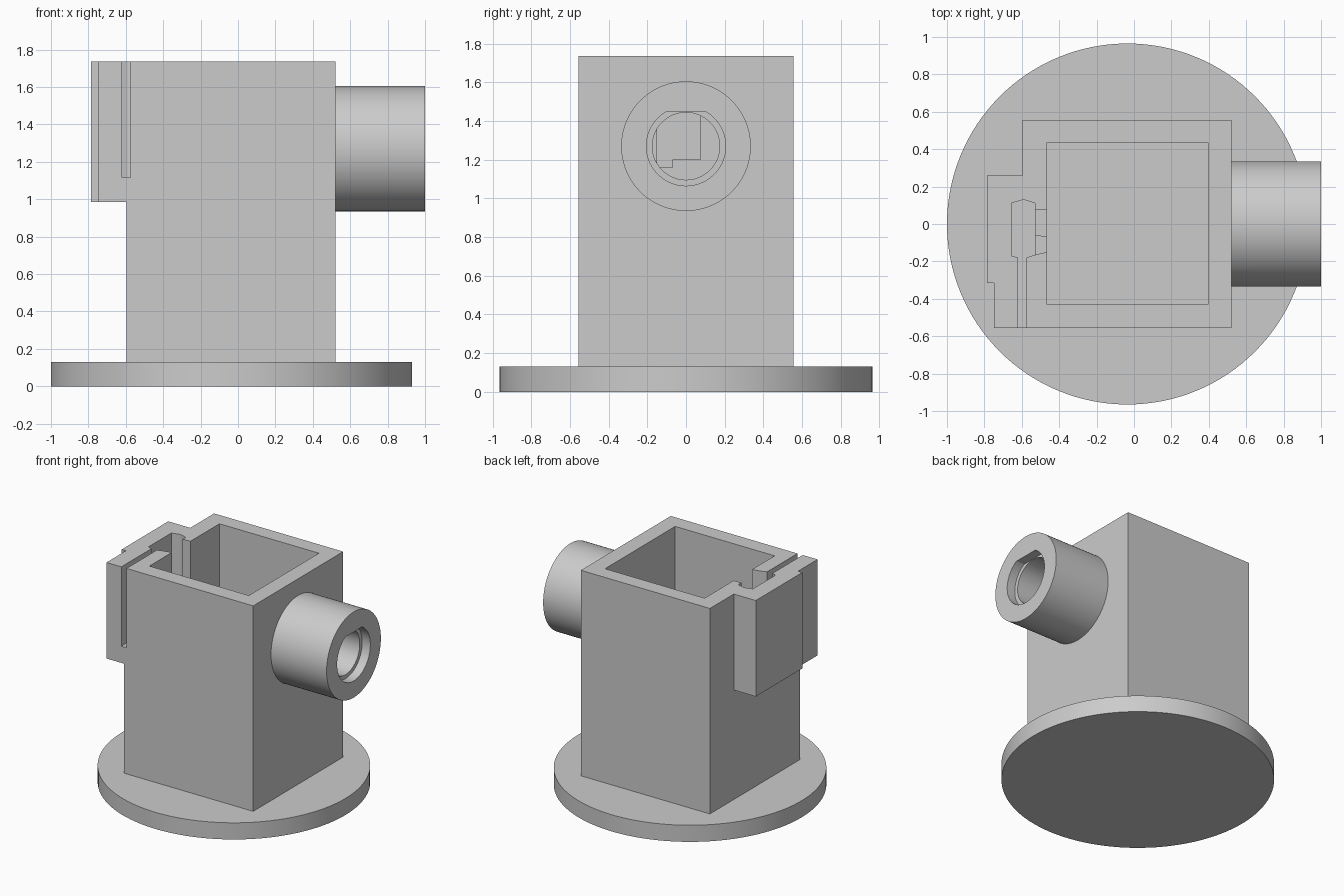
import bpy, bmesh
from math import cos, sin, pi, radians
from mathutils import Vector

cube = bpy.data.objects.get("Cube")
if cube:
    bpy.data.objects.remove(cube, do_unlink=True)

# Single grey material
GREY = (0.6, 0.6, 0.6, 1.0)
grey = bpy.data.materials.new("plain grey")
grey.use_nodes = True
grey.diffuse_color = GREY
grey.node_tree.nodes["Principled BSDF"].inputs["Base Color"].default_value = GREY

TOP, BASE_TOP, ABOVE = 1.735, 0.13, 1.9
TUBE_Z = 1.27


def prism(name, points, direction):
    """Extrude a closed outline of 3D points along a direction."""
    bm = bmesh.new()
    face = bm.faces.new([bm.verts.new(p) for p in points])
    out = bmesh.ops.extrude_face_region(bm, geom=[face])
    verts = [v for v in out["geom"] if isinstance(v, bmesh.types.BMVert)]
    bmesh.ops.translate(bm, verts=verts, vec=Vector(direction))
    bmesh.ops.recalc_face_normals(bm, faces=bm.faces)
    mesh = bpy.data.meshes.new(name)
    bm.to_mesh(mesh)
    bm.free()
    mesh.materials.append(grey)
    obj = bpy.data.objects.new(name, mesh)
    bpy.context.collection.objects.link(obj)
    return obj


def upright(name, outline, z0, z1):
    return prism(name, [(x, y, z0) for x, y in outline], (0, 0, z1 - z0))


def box(name, x0, x1, y0, y1, z0, z1):
    return upright(name, [(x0, y0), (x1, y0), (x1, y1), (x0, y1)], z0, z1)


def round_x(name, radius, x0, x1, flat=1.0, sides=96):
    """Cylinder along x; flat trims its top at that height above the axis."""
    turns = [2 * pi * i / sides for i in range(sides)]
    points = [(x0, radius * cos(a), TUBE_Z + radius * sin(a))
              for a in turns if radius * sin(a) <= flat]
    return prism(name, points, (x1 - x0, 0, 0))


def combine(target, tool, operation):
    mod = target.modifiers.new(operation.title(), 'BOOLEAN')
    mod.operation, mod.solver, mod.object = operation, 'EXACT', tool
    bpy.context.view_layer.objects.active = target
    bpy.ops.object.modifier_apply(modifier=mod.name)
    bpy.data.objects.remove(tool, do_unlink=True)


def smooth(obj):
    bpy.ops.object.select_all(action='DESELECT')
    obj.select_set(True)
    bpy.context.view_layer.objects.active = obj
    bpy.ops.object.shade_smooth_by_angle(angle=radians(30))


# Round base plate
base = upright("base_plate",
               [(-0.035 + 0.965 * cos(2 * pi * i / 128), 0.965 * sin(2 * pi * i / 128))
                for i in range(128)], 0, BASE_TOP)

# Housing with the side bracket in one outline
housing = upright("housing", [
    (0.52, -0.555), (0.52, 0.555), (-0.595, 0.555), (-0.595, 0.26),
    (-0.785, 0.26), (-0.785, -0.315), (-0.748, -0.315), (-0.748, -0.555)],
    BASE_TOP, TOP)

# Free space below the bracket
combine(housing, box("under_cutter", -1, -0.595, -0.7, 0.4, 0, 0.985), 'DIFFERENCE')

# Side tube
combine(housing, round_x("tube", 0.335, 0.45, 1.0), 'UNION')

cutters = [
    # Main cavity, open at the top
    box("cavity_cutter", -0.465, 0.395, -0.43, 0.435, 0.05, ABOVE),
    # Bracket pocket and the narrow slot to the front
    upright("pocket_cutter", [
        (-0.655, 0.112), (-0.59, 0.13), (-0.53, 0.112),
        (-0.53, -0.165), (-0.575, -0.18), (-0.62, -0.18), (-0.655, -0.17)],
        1.115, ABOVE),
    box("slot_cutter", -0.62, -0.575, -0.7, -0.17, 1.115, ABOVE),
    # Stepped opening between pocket and cavity
    box("opening_cutter", -0.56, -0.42, -0.1, 0.075, 1.2, ABOVE),
    upright("step_cutter", [
        (-0.56, -0.055), (-0.56, -0.172), (-0.43, -0.142), (-0.43, -0.077)],
        1.16, ABOVE),
    # Tube bore and the flat-topped counterbore
    round_x("bore_cutter", 0.174, 0.2, 1.2),
    round_x("counterbore_cutter", 0.205, 0.93, 1.2, flat=0.178),
]
for cutter in cutters:
    combine(housing, cutter, 'DIFFERENCE')

for part in (base, housing):
    smooth(part)
